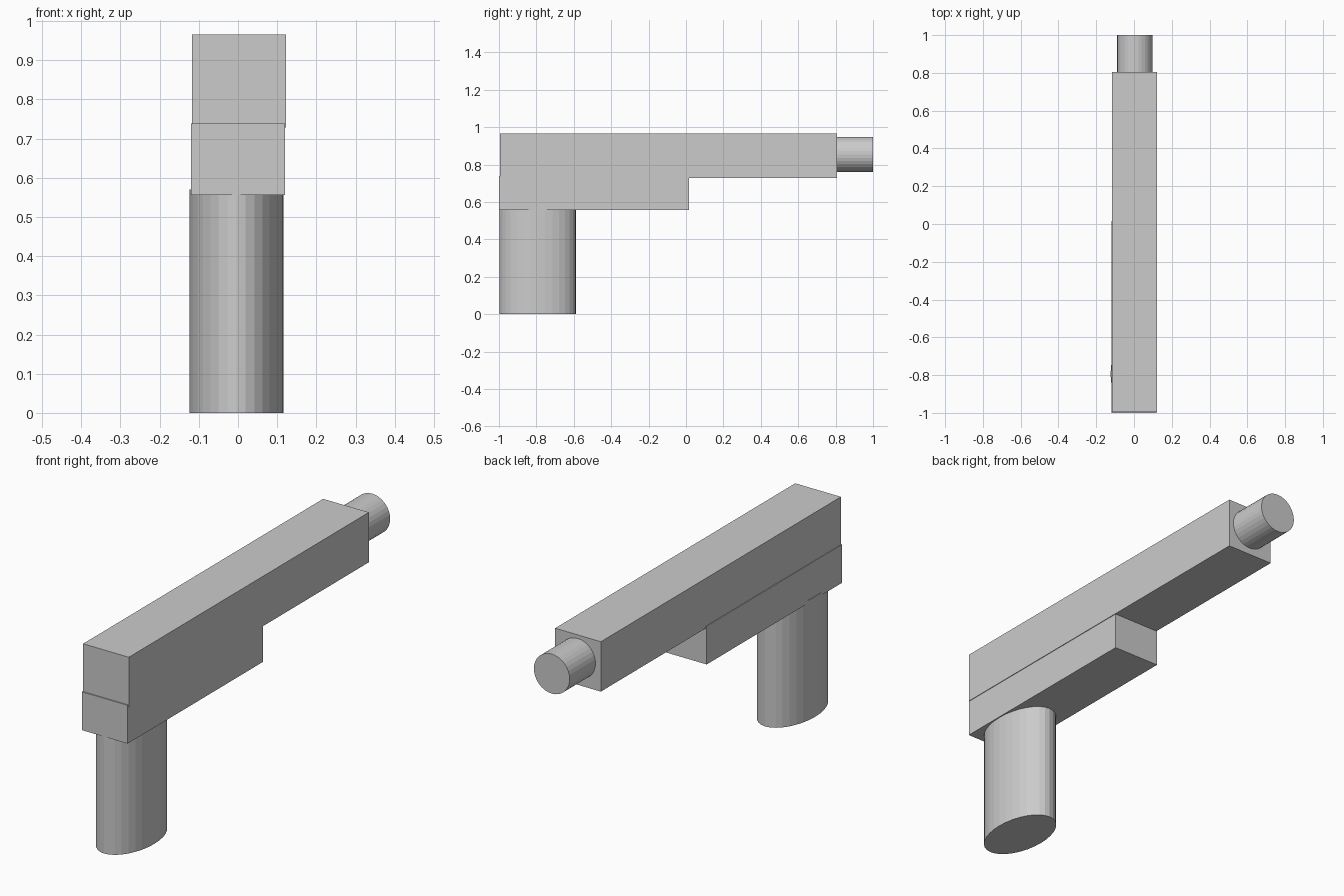
import bpy
from math import pi

if "Cube" in bpy.data.objects:
    bpy.data.objects.remove(bpy.data.objects["Cube"])


def box(name, lo, hi):
    """Axis-aligned box between two corners."""
    center = [(a + b) / 2 for a, b in zip(lo, hi)]
    bpy.ops.mesh.primitive_cube_add(size=1, location=center)
    ob = bpy.context.object
    ob.name = name
    ob.scale = [b - a for a, b in zip(lo, hi)]
    bpy.ops.object.transform_apply(location=False, rotation=False, scale=True)
    return ob


def cylinder(name, center, rx, ry, length, rot=(0, 0, 0)):
    """Flat-sided 32-gon cylinder, optionally elliptical."""
    bpy.ops.mesh.primitive_cylinder_add(vertices=32, radius=1, depth=1,
                                        location=center, rotation=rot)
    ob = bpy.context.object
    ob.name = name
    ob.scale = (rx, ry, length)
    bpy.ops.object.transform_apply(location=False, rotation=True, scale=True)
    return ob


# Long upper body and the shorter block beneath it
box("upper_body", (-0.117, -0.995, 0.728), (0.123, 0.806, 0.965))
box("lower_body", (-0.12, -1.0, 0.556), (0.12, 0.016, 0.738))

# Oval handle standing on the ground
cylinder("handle", (-0.004, -0.793, 0.285), 0.12, 0.205, 0.57)

# Round tube out of the back end
cylinder("tube", (0.005, 0.895, 0.854), 0.094, 0.094, 0.21, (pi / 2, 0, 0))
